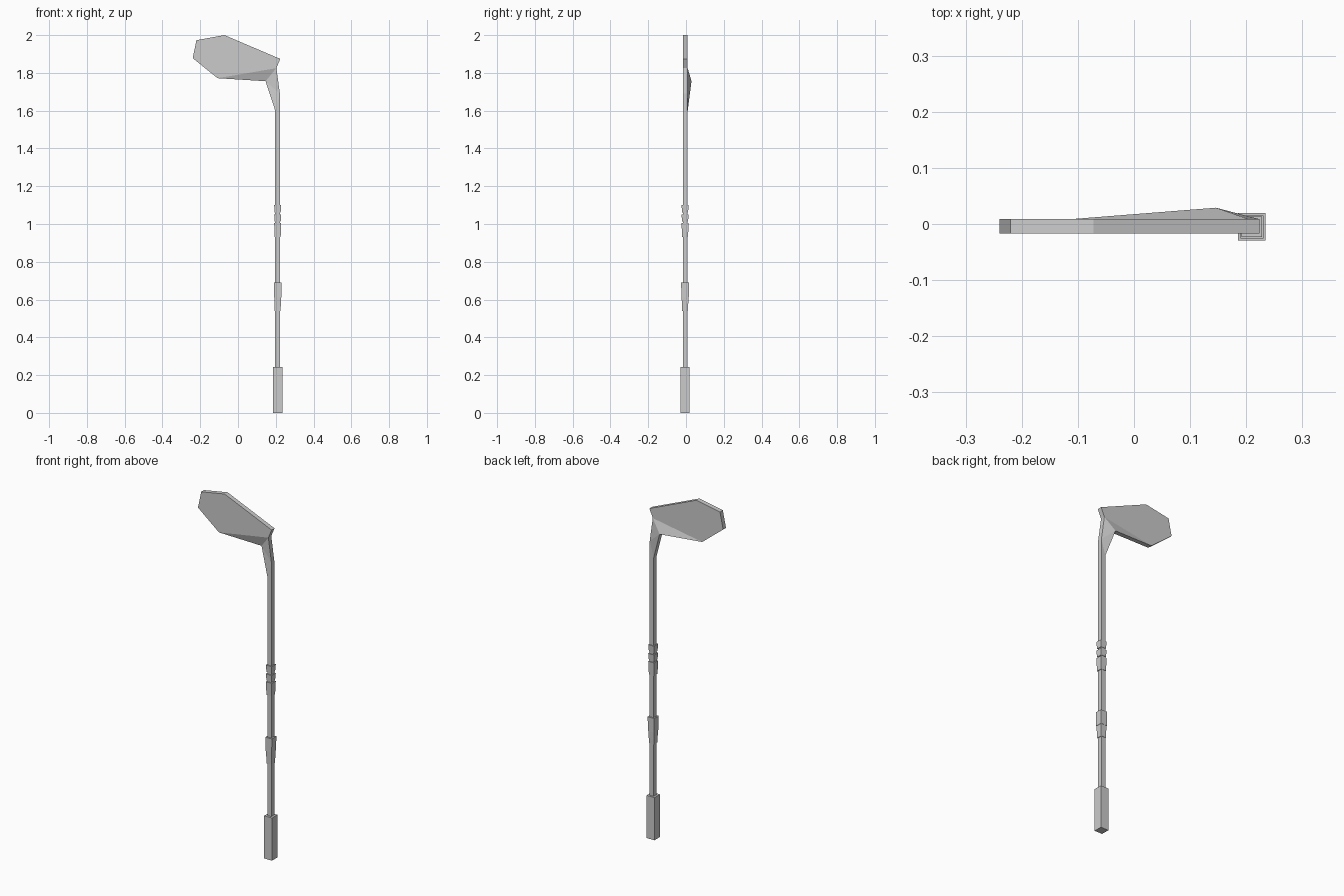
import bpy, bmesh

if "Cube" in bpy.data.objects:
    bpy.data.objects.remove(bpy.data.objects["Cube"])

SX, SY = 0.21, -0.005   # shaft axis


def finish(name, bm):
    bmesh.ops.recalc_face_normals(bm, faces=bm.faces)
    me = bpy.data.meshes.new(name)
    bm.to_mesh(me)
    bm.free()
    ob = bpy.data.objects.new(name, me)
    bpy.context.collection.objects.link(ob)
    return ob


def sleeve(name, z0, z1, h0, h1):
    """Square sleeve around the shaft, half-width h0 at z0 and h1 at z1."""
    bm = bmesh.new()
    bmesh.ops.create_cube(bm, size=2)
    for v in bm.verts:
        h, z = (h1, z1) if v.co.z > 0 else (h0, z0)
        v.co = (SX + v.co.x * h, SY + v.co.y * h, z)
    return finish(name, bm)


# Blade, bent neck and shaft: one outline with front and back layers
outline = [(-.24, 1.878), (-.22, 1.973), (-.072, 2.0), (.224, 1.874),
           (.203, 1.825), (.222, 1.69), (.222, .1), (.197, .1),
           (.197, 1.6), (.146, 1.756), (-.108, 1.772)]
HEEL = 9   # corner pushed backwards to twist the neck
panels = [(0, 1, 2, 3, 4, 10), (10, 4, 9), (4, 5, 9), (5, 8, 9), (5, 6, 7, 8)]
bm = bmesh.new()
layers = []
for y in (-.017, .009):
    layers.append([bm.verts.new((x, y + (.02 if i == HEEL else 0), z))
                   for i, (x, z) in enumerate(outline)])
for layer in layers:
    for p in panels:
        bm.faces.new([layer[i] for i in p])
front, back = layers
n = len(outline)
for i in range(n):
    j = (i + 1) % n
    # the rim is triangulated where the heel makes it twist
    bm.faces.new((front[i], front[j], back[j], back[i]))
finish("club_head_and_shaft", bm)

# Handle grip and the bands along the shaft
sleeve("grip", 0, .243, .0243, .0243)
sleeve("lower_band_taper", .54, .61, .0155, .018)
sleeve("lower_band", .61, .69, .0195, .0205)
for k, (z0, z1) in enumerate([(.93, 1.005), (1.012, 1.05), (1.06, 1.1)]):
    sleeve(f"upper_band_{k + 1}", z0, z1, .016, .0185)
